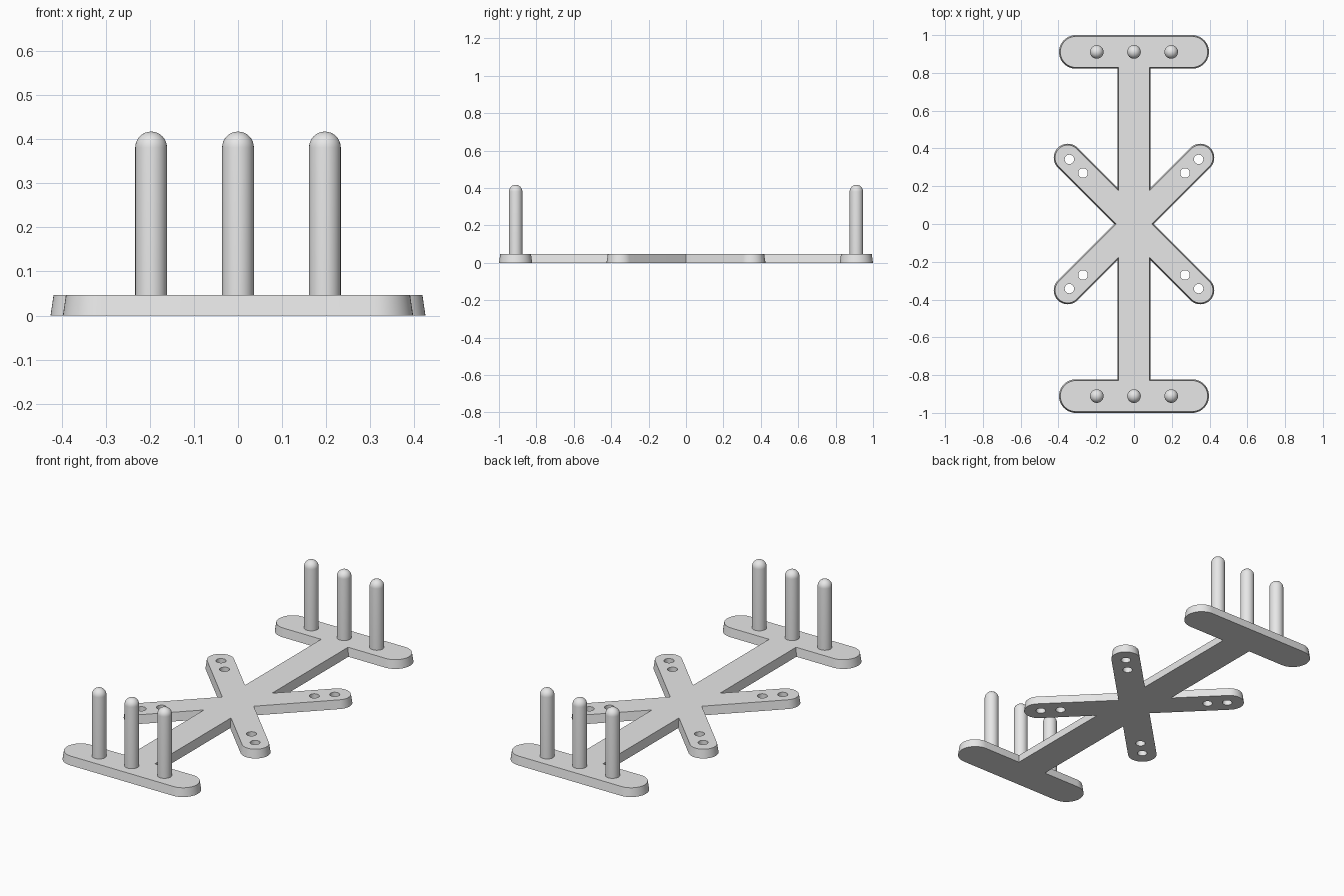
import bpy, bmesh
from math import sin, cos, pi, sqrt

cube = bpy.data.objects.get("Cube")
if cube:
    bpy.data.objects.remove(cube, do_unlink=True)

THICK = 0.047
DRAFT = 0.007            # the plate is slightly narrower at the top
BAR_Y, BAR_X, BAR_R = 0.911, 0.308, 0.089
ARM_END, ARM_R = 0.351, 0.074
BEAM_W = 0.088
PIN_R, PIN_TOP = 0.036, 0.417

grey = bpy.data.materials.new("light grey")
grey.use_nodes = True
grey.diffuse_color = (0.8, 0.8, 0.8, 1)
grey.node_tree.nodes["Principled BSDF"].inputs["Base Color"].default_value = (0.8, 0.8, 0.8, 1)


def arc(cx, cy, r, start, end, n):
    return [(cx + r * cos(start + (end - start) * i / n),
             cy + r * sin(start + (end - start) * i / n)) for i in range(n + 1)]


def outline(inset):
    """Plate contour: one quarter, mirrored to all four."""
    arm, bar, beam = ARM_R - inset, BAR_R - inset, BEAM_W - inset
    notch = arm * sqrt(2)
    q = [(notch, 0)]
    q += arc(ARM_END, ARM_END, arm, -pi / 4, 3 * pi / 4, 24)
    q += [(beam, beam + notch), (beam, BAR_Y - bar)]
    q += arc(BAR_X, BAR_Y, bar, -pi / 2, pi / 2, 24)
    back = q[:0:-1]
    return (q + [(-x, y) for x, y in back]
            + [(-x, -y) for x, y in q] + [(x, -y) for x, y in back])


def finish(bm, name):
    bmesh.ops.recalc_face_normals(bm, faces=bm.faces[:])
    mesh = bpy.data.meshes.new(name)
    bm.to_mesh(mesh)
    bm.free()
    mesh.materials.append(grey)
    obj = bpy.data.objects.new(name, mesh)
    bpy.context.collection.objects.link(obj)
    bpy.ops.object.select_all(action='DESELECT')
    obj.select_set(True)
    bpy.context.view_layer.objects.active = obj
    bpy.ops.object.shade_smooth_by_angle(angle=pi / 6)
    return obj


# Flat base plate: beam, end bars and crossed arms with screw holes
holes = [arc(sx * d, sy * d, 0.025, 0, 2 * pi, 24)[:-1]
         for sx in (-1, 1) for sy in (-1, 1) for d in (0.27, 0.342)]
bm = bmesh.new()
rims = {0: [], 1: []}
for low, high in [(outline(0), outline(DRAFT))] + [(h, h) for h in holes]:
    rings = [[bm.verts.new((x, y, z)) for x, y in pts]
             for pts, z in ((low, 0), (high, THICK))]
    n = len(low)
    for i in range(n):
        j = (i + 1) % n
        bm.faces.new((rings[0][i], rings[0][j], rings[1][j], rings[1][i]))
        for k in (0, 1):
            rims[k].append(bm.edges.get((rings[k][i], rings[k][j])))
for k in (0, 1):
    bmesh.ops.triangle_fill(bm, use_beauty=True, use_dissolve=False, edges=rims[k],
                            normal=(0, 0, 2 * k - 1))
finish(bm, "base_plate")


# Round-topped pins, three on each end bar
def pin(name, x, y):
    bm = bmesh.new()
    profile = [(PIN_R, THICK - 0.01)]
    profile += arc(0, PIN_TOP - PIN_R, PIN_R, 0, pi / 2, 8)
    verts = [bm.verts.new((r, 0, z)) for r, z in profile]
    edges = [bm.edges.new(pair) for pair in zip(verts, verts[1:])]
    bmesh.ops.spin(bm, geom=verts + edges, cent=(0, 0, 0), axis=(0, 0, 1),
                   angle=2 * pi, steps=32, use_merge=True)
    bmesh.ops.remove_doubles(bm, verts=bm.verts[:], dist=0.0001)
    bmesh.ops.holes_fill(bm, edges=bm.edges[:], sides=0)
    finish(bm, name).location = (x, y, 0)


for end, y in (("front", -BAR_Y), ("back", BAR_Y)):
    for side, x in (("right", -0.197), ("middle", 0), ("left", 0.197)):
        pin(f"{end}_{side}_pin", x, y)
